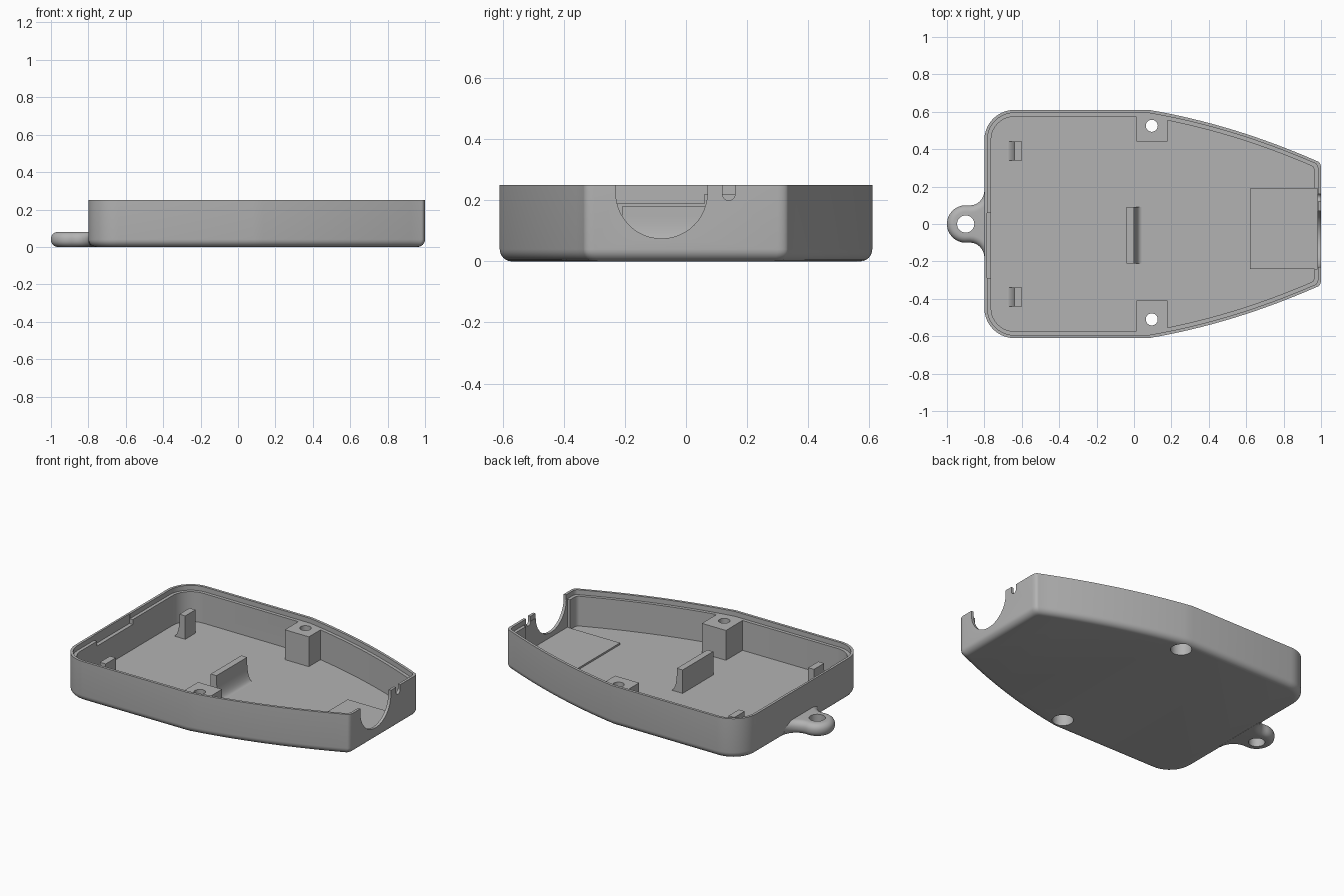
import bpy, bmesh
from math import sin, cos, pi, atan2
from mathutils import Matrix

cube = bpy.data.objects.get("Cube")
if cube:
    bpy.data.objects.remove(cube)

FLOOR, LEDGE, RIM, POST = 0.035, 0.22, 0.25, 0.18

grey = bpy.data.materials.new("plain grey")
grey.use_nodes = True
grey.diffuse_color = (0.45, 0.45, 0.45, 1)
grey.node_tree.nodes["Principled BSDF"].inputs["Base Color"].default_value = grey.diffuse_color


def finish(name, bm):
    bmesh.ops.recalc_face_normals(bm, faces=bm.faces)
    mesh = bpy.data.meshes.new(name)
    bm.to_mesh(mesh)
    bm.free()
    mesh.materials.append(grey)
    obj = bpy.data.objects.new(name, mesh)
    bpy.context.collection.objects.link(obj)
    return obj


def stack(name, outline, levels):
    """Closed solid through (inset, height) rings of one outline."""
    bm = bmesh.new()
    rings = [[bm.verts.new((x, y, z)) for x, y in outline(d)] for d, z in levels]
    n = len(rings[0])
    for a, b in zip(rings, rings[1:]):
        for i in range(n):
            j = (i + 1) % n
            bm.faces.new((a[i], a[j], b[j], b[i]))
    bm.faces.new(rings[0][::-1])
    bm.faces.new(rings[-1])
    return finish(name, bm)


def box(name, x, y, z):
    return stack(name, lambda d: [(x[0], y[0]), (x[1], y[0]), (x[1], y[1]), (x[0], y[1])],
                 [(0, z[0]), (0, z[1])])


def cylinder(name, centre, radius, length, along_x=False):
    bm = bmesh.new()
    turn = Matrix.Rotation(pi / 2, 4, 'Y') if along_x else Matrix()
    bmesh.ops.create_cone(bm, cap_ends=True, segments=48, radius1=radius, radius2=radius,
                          depth=length, matrix=Matrix.Translation(centre) @ turn)
    return finish(name, bm)


def prism(name, profile, y0, y1):
    """Extrude an x-z profile along y."""
    bm = bmesh.new()
    a, b = [[bm.verts.new((x, y, z)) for x, z in profile] for y in (y0, y1)]
    bm.faces.new(a)
    bm.faces.new(b)
    for i in range(len(a)):
        j = (i + 1) % len(a)
        bm.faces.new((a[i], a[j], b[j], b[i]))
    return finish(name, bm)


def cut(obj, cutters):
    for c in cutters:
        c.hide_render = True
        mod = obj.modifiers.new("cut", 'BOOLEAN')
        mod.operation, mod.solver, mod.object = 'DIFFERENCE', 'EXACT', c
    graph = bpy.context.evaluated_depsgraph_get()
    mesh = bpy.data.meshes.new_from_object(obj.evaluated_get(graph))
    obj.modifiers.clear()
    obj.data = mesh


def mirrored(half):
    return half + [(x, -y) for x, y in reversed(half)]


# Case outline: rounded square end, bowed taper to the narrow end
def case_outline(d):
    r = 0.16
    half = []
    for i in range(11):
        a = pi - pi / 2 * i / 10
        half.append((-0.8 + r + (r - d) * cos(a), 0.61 - r + (r - d) * sin(a)))
    end = 0.98 - d
    for i in range(17):
        t = (end - 0.08) * i / 16
        half.append((0.08 + t, 0.61 - 0.17 * t - 0.15 * t * t - 1.06 * d))
    x, y = half[-1]
    for i in range(1, 6):
        a = pi / 2 * i / 5
        half.append((x + 0.02 * sin(a), y - 0.035 * (1 - cos(a))))
    return mirrored(half)


# Lug outline: round eye blended into the wall by concave fillets
def lug_outline(d):
    r, f = 0.1, 0.08
    fx, fy = -0.8 - f, 0.179
    a0 = atan2(fy, fx + 0.9)
    half = [(-0.9 + (r - d) * cos(a), (r - d) * sin(a))
            for a in [pi - (pi - a0) * (i + 0.5) / 16 for i in range(16)]]
    for i in range(11):
        a = a0 - pi + (pi - a0) * i / 10
        half.append((fx + (f + d) * cos(a), fy + (f + d) * sin(a)))
    half = [(min(x, -0.775), y) for x, y in half] + [(-0.768, fy)]
    return mirrored(half)


def round_edge(r, z, steps, top=False):
    out = [(r * (1 - sin(a)), r * (1 - cos(a))) for a in [pi / 2 * i / steps for i in range(steps + 1)]]
    return [(d, z - h) for d, h in reversed(out)] if top else [(d, z + h) for d, h in out]


shell = stack("case_shell", case_outline, round_edge(0.04, 0, 6) + [
    (0, RIM), (0.016, RIM), (0.016, LEDGE), (0.036, LEDGE), (0.036, FLOOR)])
lug = stack("key_ring_lug", lug_outline, round_edge(0.036, 0, 6) + round_edge(0.036, 0.08, 6, True))
cut(lug, [cylinder("lug_hole_cutter", (-0.9, 0, 0.04), 0.046, 0.3)])

# Screw bosses
bosses = [box("back_screw_boss", (0.013, 0.178), (0.44, 0.578), (0.02, LEDGE)),
          box("front_screw_boss", (0.013, 0.178), (-0.578, -0.41), (0.02, LEDGE))]
screw_cutters = []
for y in (0.525, -0.51):
    screw_cutters.append(cylinder("screw_hole_cutter", (0.095, y, 0.15), 0.032, 0.5))
    screw_cutters.append(cylinder("screw_head_cutter", (0.095, y, 0), 0.06, 0.2))
for boss in bosses:
    cut(boss, screw_cutters)

# Openings in the end walls
wall_cutters = [
    box("end_wall_recess_cutter", (0.9, 0.982), (-0.24, 0.19), (FLOOR + 0.01, 0.3)),
    cylinder("cable_arch_cutter", (1, -0.08, 0.225), 0.15, 0.1, True),
    box("cable_arch_top_cutter", (0.95, 1.05), (-0.23, 0.07), (0.225, 0.3)),
    cylinder("small_notch_cutter", (1, 0.14, 0.221), 0.021, 0.1, True),
    box("small_notch_top_cutter", (0.95, 1.05), (0.119, 0.161), (0.221, 0.3)),
    box("latch_recess_cutter", (-0.787, -0.74), (-0.29, 0.06), (0.19, 0.3))]
cut(shell, screw_cutters + wall_cutters)

# Raised pad and board supports with flared feet
pad = box("floor_pad", (0.62, 0.985), (-0.24, 0.19), (0.02, FLOOR + 0.011))


def support(name, x, side, y0, y1):
    foot = [(0.04 * (1 - sin(a)), FLOOR + 0.11 * (1 - cos(a)))
            for a in [pi / 2 * i / 8 for i in range(9)]]
    profile = [(-0.04, 0.02), (0.04, 0.02)] + foot + [(0, POST), (-0.04, POST)]
    return prism(name, [(x + side * px, pz) for px, pz in profile], y0, y1)


parts = [shell, lug, pad] + bosses + [
    support("centre_rib", 0, 1, -0.21, 0.09),
    support("back_clip_post", -0.64, -1, 0.34, 0.44),
    support("front_clip_post", -0.64, -1, -0.44, -0.34)]

for c in screw_cutters + wall_cutters + [bpy.data.objects["lug_hole_cutter"]]:
    bpy.data.objects.remove(c)

bpy.ops.object.select_all(action='DESELECT')
for p in parts:
    p.select_set(True)
bpy.context.view_layer.objects.active = shell
bpy.ops.object.shade_smooth_by_angle(angle=pi / 6)
